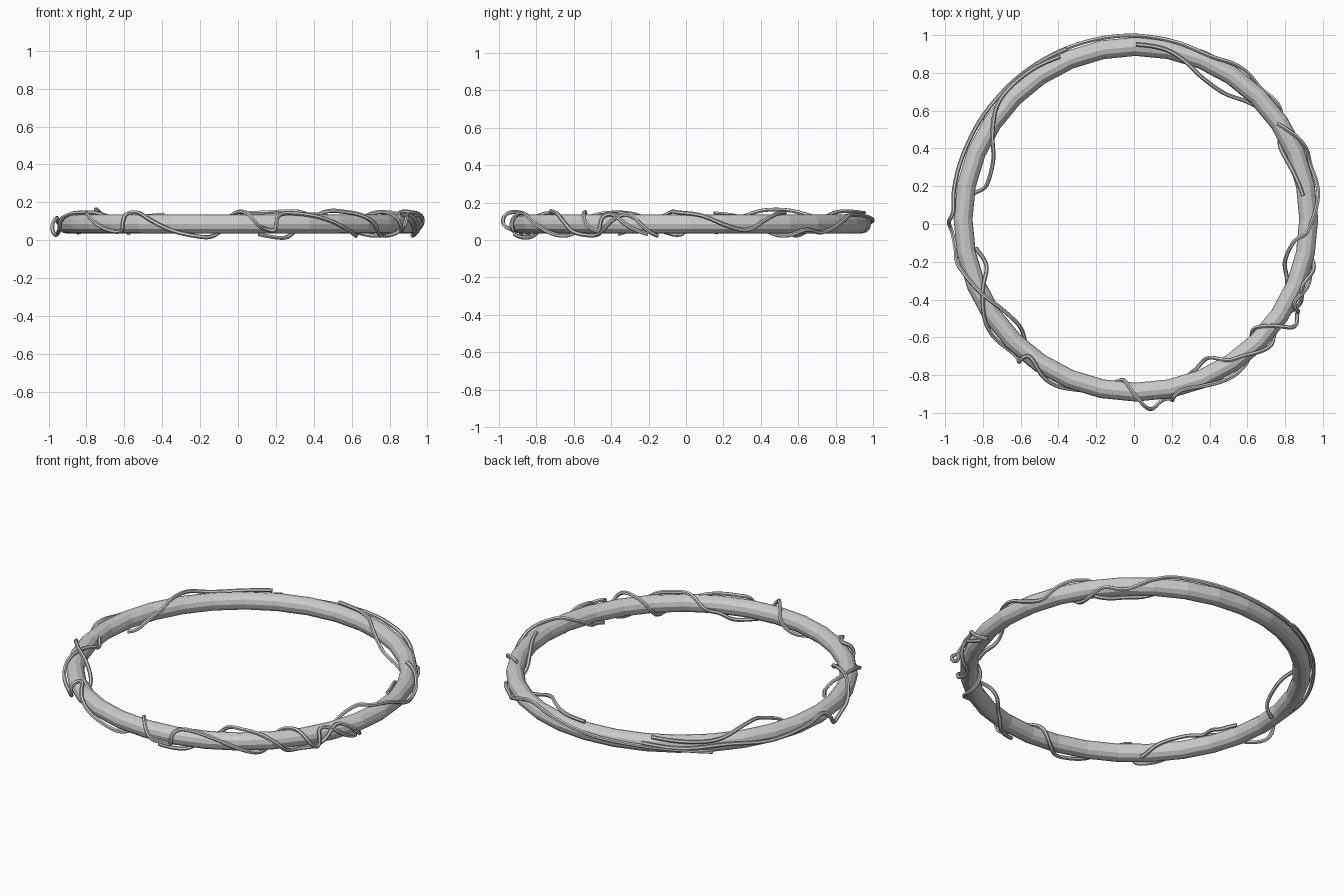
import bpy
from math import radians, cos, sin
from mathutils import Vector

cube = bpy.data.objects.get("Cube")
if cube:
    bpy.data.objects.remove(cube)

CENTRE = Vector((0.01, 0.025, 0.085))
RING_RADIUS = 0.915
TUBE_RADIUS = 0.05
VINE_RADIUS = 0.011
VINE_LIFT = 0.062

grey = bpy.data.materials.new("plain_grey")
grey.use_nodes = True
colour = (0.6, 0.6, 0.6, 1)
grey.diffuse_color = colour
grey.node_tree.nodes["Principled BSDF"].inputs["Base Color"].default_value = colour


def around_ring(heading, turn, lift=VINE_LIFT):
    """Point beside the ring: turn is 0 outside, 90 on top, 180 inside."""
    h, t = radians(heading), radians(turn)
    reach = RING_RADIUS + lift * cos(t)
    return CENTRE + Vector((reach * cos(h), reach * sin(h), lift * sin(t)))


def smooth_path(keys, steps=6):
    """Catmull-Rom interpolation of the winding, so vines hug the ring."""
    keys = [Vector((k[0], k[1], k[2] if len(k) > 2 else VINE_LIFT)) for k in keys]
    keys = [keys[0]] + keys + [keys[-1]]
    path = []
    for a, b, c, d in zip(keys, keys[1:], keys[2:], keys[3:]):
        for i in range(steps):
            s = i / steps
            path.append(b + (c - a) * (s / 2)
                        + (a * 2 - b * 5 + c * 4 - d) * (s * s / 2)
                        + (b * 3 - a - c * 3 + d) * (s ** 3 / 2))
    path.append(keys[-1])
    return [around_ring(*p) for p in path]


def add_vine(name, keys):
    points = smooth_path(keys)
    curve = bpy.data.curves.new(name, "CURVE")
    curve.dimensions = "3D"
    curve.bevel_depth = VINE_RADIUS
    curve.bevel_resolution = 1
    curve.use_fill_caps = True
    spline = curve.splines.new("POLY")
    spline.points.add(len(points) - 1)
    for target, p in zip(spline.points, points):
        target.co = (*p, 1)
    curve.materials.append(grey)
    vine = bpy.data.objects.new(name, curve)
    bpy.context.collection.objects.link(vine)
    bpy.ops.object.select_all(action="DESELECT")
    vine.select_set(True)
    bpy.context.view_layer.objects.active = vine
    bpy.ops.object.convert(target="MESH")
    bpy.ops.object.shade_smooth_by_angle(angle=radians(50))


# Thick hoop
bpy.ops.mesh.primitive_torus_add(
    location=CENTRE, major_segments=32, minor_segments=12,
    major_radius=RING_RADIUS, minor_radius=TUBE_RADIUS)
hoop = bpy.context.object
hoop.name = "hoop"
hoop.data.materials.append(grey)
bpy.ops.object.shade_flat()

# Thin vines wound round the hoop: (heading, turn, optional lift)
add_vine("front_vine", [
    (190, 150), (197, 165, 0.09), (205, 110), (214, 40), (224, -30),
    (230, -30), (231, 70), (234, 80), (241, 20), (250, -45),
    (258, -80, 0.07), (263, -140), (266, -200), (269, -270),
    (274, -345, 0.095), (278, -385), (281, -390), (282, -320),
    (286, -290), (296, -325), (306, -390), (312, -450), (317, -540),
    (322, -630), (326, -710, 0.1), (330, -745, 0.08), (331, -680),
    (334, -665), (340, -730), (346, -780)])
add_vine("front_left_vine", [
    (276, 300), (285, 260, 0.074), (291, 205), (297, 170, 0.09),
    (303, 110, 0.075), (309, 80), (316, 10), (320, -50), (326, -80),
    (331, -30), (337, 50), (341, 40), (346, -30), (349, -80)])
add_vine("left_vine", [
    (334, 240), (338, 215), (344, 180, 0.095), (352, 140, 0.09),
    (356, 95), (364, 45), (371, -5), (378, -30), (384, 20), (390, 70),
    (394, 100)])
add_vine("back_outer_vine", [
    (8, 110), (16, 135), (25, 180), (32, 260), (39, 330), (47, 315),
    (56, 370), (65, 415), (78, 400), (95, 375), (110, 365), (125, 350),
    (135, 330)])
add_vine("back_inner_vine", [
    (90, 80), (81, 90), (74, 115, 0.075), (66, 145, 0.1),
    (55, 180, 0.1), (47, 210, 0.07), (42, 240), (36, 290)])
add_vine("back_right_vine", [
    (115, 55), (126, 35), (137, 40), (148, 105, 0.08),
    (157, 150, 0.11), (167, 180, 0.105), (171, 225)])
add_vine("right_vine", [
    (112, 20), (125, 0), (140, 10), (155, -10), (170, 10), (178, 30),
    (183, -40, 0.085), (190, -30), (195, 30), (199, 60), (205, 95),
    (213, 140, 0.075), (222, 180, 0.08), (228, 230)])
